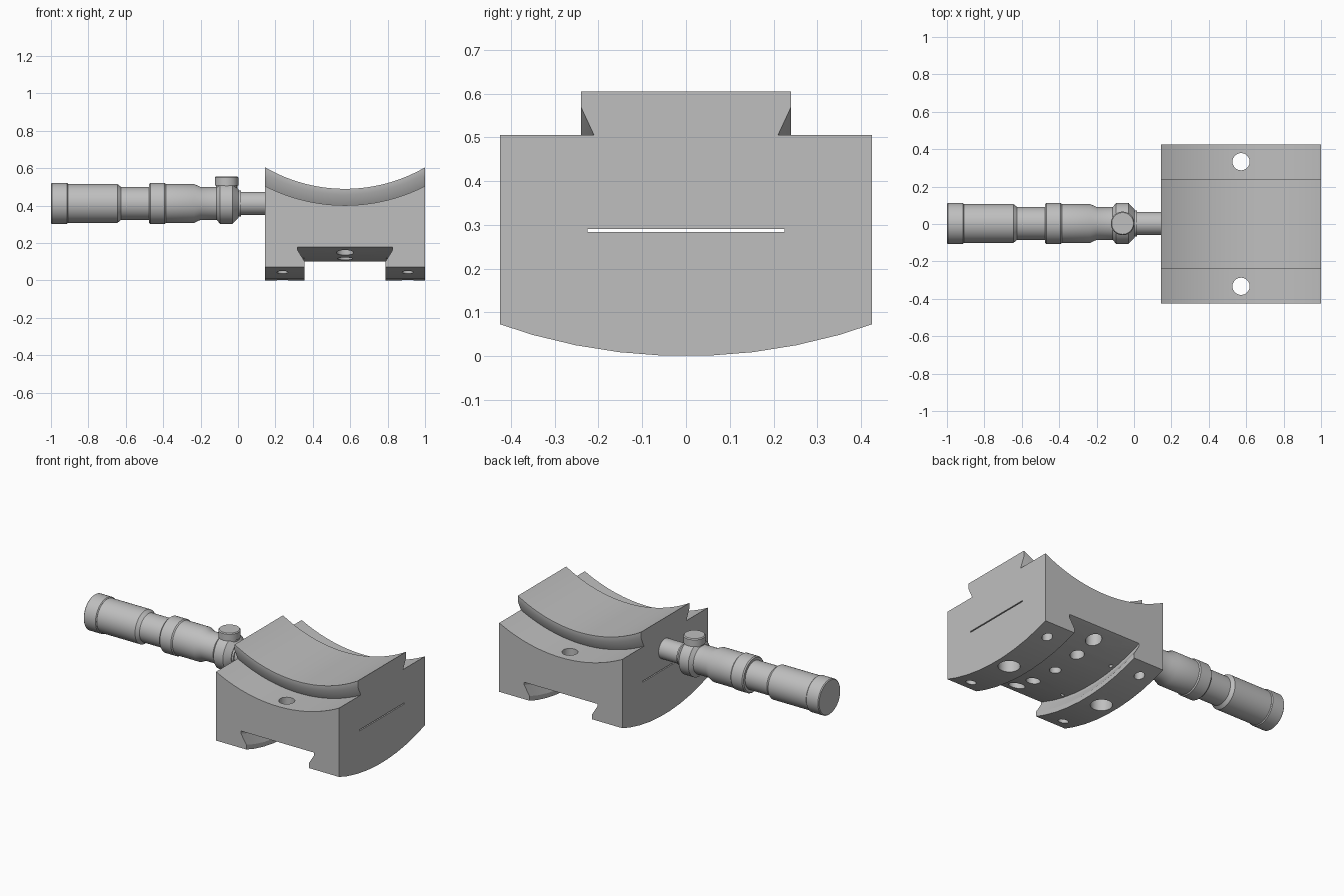
import bpy, bmesh, math
from mathutils import Matrix, Vector

cube = bpy.data.objects.get("Cube")
if cube:
    bpy.data.objects.remove(cube, do_unlink=True)

grey = bpy.data.materials.new("plain grey")
grey.use_nodes = True
grey.diffuse_color = (0.52, 0.52, 0.52, 1)
grey.node_tree.nodes["Principled BSDF"].inputs["Base Color"].default_value = grey.diffuse_color


def finish(name, bm):
    bmesh.ops.recalc_face_normals(bm, faces=bm.faces)
    mesh = bpy.data.meshes.new(name)
    bm.to_mesh(mesh)
    bm.free()
    obj = bpy.data.objects.new(name, mesh)
    mesh.materials.append(grey)
    bpy.context.collection.objects.link(obj)
    return obj


def activate(obj):
    bpy.ops.object.select_all(action='DESELECT')
    obj.select_set(True)
    bpy.context.view_layer.objects.active = obj


def smooth(obj):
    activate(obj)
    bpy.ops.object.shade_smooth_by_angle(angle=math.radians(28))


def box(name, low, high):
    bm = bmesh.new()
    bmesh.ops.create_cube(bm, size=1)
    low, high = Vector(low), Vector(high)
    for v in bm.verts:
        v.co = (low + high) / 2 + v.co * (high - low)
    return finish(name, bm)


def cylinder(name, x, y, low, high, radius):
    bm = bmesh.new()
    bmesh.ops.create_cone(bm, cap_ends=True, segments=32, radius1=radius, radius2=radius,
                          depth=high - low, matrix=Matrix.Translation((x, y, (low + high) / 2)))
    return finish(name, bm)


def arc_sweep(name, profile, place, half_angle, steps):
    """Solid made by sweeping a closed (along, radius) profile through an arc below an axis."""
    bm = bmesh.new()
    rings = []
    for i in range(steps + 1):
        a = math.radians(half_angle) * (2 * i / steps - 1)
        rings.append([bm.verts.new(place(s, r * math.sin(a), r * math.cos(a))) for s, r in profile])
    n = len(profile)
    for p, q in zip(rings, rings[1:]):
        for j in range(n):
            k = (j + 1) % n
            bm.faces.new((p[j], p[k], q[k], q[j]))
    bm.faces.new(rings[0])
    bm.faces.new(rings[-1])
    return finish(name, bm)


def lathe(name, profile, matrix, segments=64):
    """Round solid from (along, radius) points about local z."""
    bm = bmesh.new()
    rings = []
    for s, r in profile:
        rings.append([bm.verts.new(matrix @ Vector((r * math.cos(t), r * math.sin(t), s)))
                      for t in (math.tau * i / segments for i in range(segments))])
    for p, q in zip(rings, rings[1:]):
        for i in range(segments):
            j = (i + 1) % segments
            bm.faces.new((p[i], p[j], q[j], q[i]))
    bm.faces.new(rings[0])
    bm.faces.new(rings[-1])
    obj = finish(name, bm)
    smooth(obj)
    return obj


def cut(obj, cutter):
    cutter.hide_render = True
    activate(obj)
    mod = obj.modifiers.new("cut", 'BOOLEAN')
    mod.operation, mod.solver, mod.object = 'DIFFERENCE', 'EXACT', cutter
    bpy.ops.object.modifier_apply(modifier=mod.name)
    bpy.data.objects.remove(cutter, do_unlink=True)


# Saddle block
MID = 0.5725
block = box("saddle_block", (0.145, -0.425, -0.05), (1, 0.425, 0.65))

# Concave top with a raised dovetail rail
half = [(0.5, 0.6), (0.5, 0.94), (0.21, 0.94), (0.24, 0.883), (0.24, 0.852)]
top = half + [(-s, r) for s, r in reversed(half)]
cut(block, arc_sweep("top_cutter", top, lambda s, u, v: (MID + u, s, 1.342 - v), 36, 36))

# Convex underside with a dovetail slot
half = [(0.6, 1.5), (0.6, 1.29), (0.217, 1.29), (0.217, 1.262), (0.254, 1.205), (0.254, 1.19)]
under = half + [(-s, r) for s, r in reversed(half)]
cut(block, arc_sweep("under_cutter", under, lambda s, u, v: (MID + s, u, 1.29 - v), 24.75, 11))

# Sight slit through the block
cut(block, box("slit_cutter", (0, -0.225, 0.284), (1.1, 0.225, 0.291)))

# Holes: through bolts, slot ceiling and feet
for side in (-1, 1):
    cut(block, cylinder("bolt_hole", MID, side * 0.333, -0.1, 0.7, 0.046))
    cut(block, cylinder("slot_hole", MID, side * 0.19, -0.1, 0.24, 0.04))
    foot = MID + side * 0.335
    cut(block, cylinder("foot_big_hole", foot, 0, -0.1, 0.2, 0.062))
    for end in (-1, 1):
        cut(block, cylinder("foot_hole", foot, end * 0.33, -0.1, 0.2, 0.03))
        cut(block, cylinder("pin_hole", MID + side * 0.228, end * 0.21, 0.08, 0.2, 0.011))
cut(block, cylinder("centre_hole", MID, 0, -0.1, 0.22, 0.033))
smooth(block)

# Telescopic handle along x
along_x = Matrix.Translation((0, 0.003, 0.412)) @ Matrix.Rotation(math.pi / 2, 4, 'Y')
lathe("end_cap", [(-1, 0.105), (-0.995, 0.11), (-0.915, 0.11), (-0.91, 0.105)], along_x)
lathe("outer_barrel", [(-0.915, 0.104), (-0.645, 0.104), (-0.625, 0.088), (-0.46, 0.088)], along_x)
lathe("middle_ring", [(-0.475, 0.104), (-0.468, 0.11), (-0.392, 0.11), (-0.385, 0.104)], along_x)
lathe("inner_barrel", [(-0.39, 0.104), (-0.235, 0.104), (-0.2, 0.088), (-0.1, 0.088)], along_x)
lathe("collar", [(-0.125, 0.075), (-0.095, 0.11), (-0.03, 0.11), (0.003, 0.075)], along_x)
lathe("shaft", [(-0.01, 0.07), (0.015, 0.07), (0.015, 0.062), (0.15, 0.062)], along_x)

# Clamp knob on the collar
lathe("clamp_knob", [(0.45, 0.057), (0.508, 0.057), (0.508, 0.063), (0.55, 0.063), (0.556, 0.058)],
      Matrix.Translation((-0.061, 0.003, 0)), 48)
